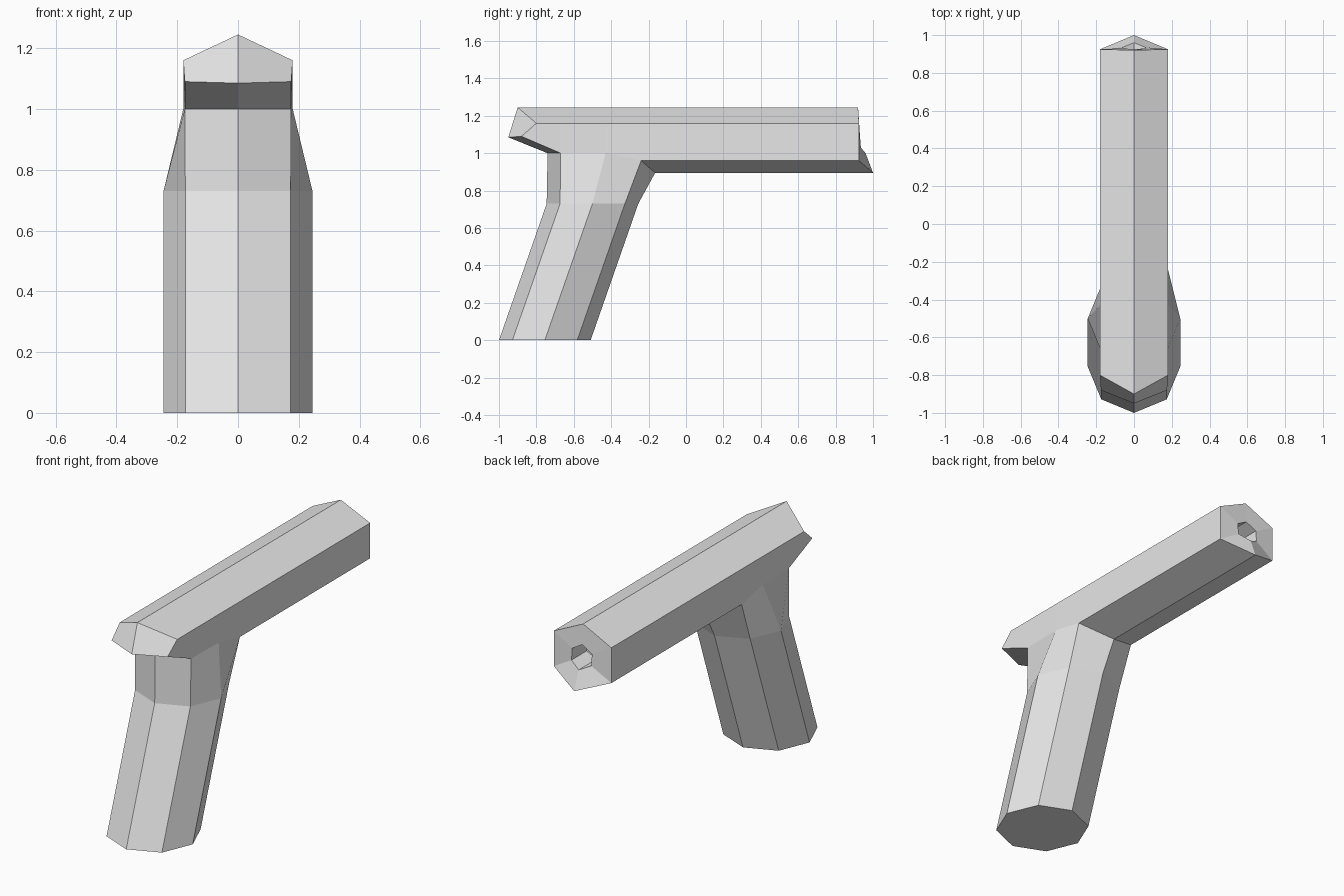
import bpy
import bmesh
import math

cube = bpy.data.objects.get("Cube")
if cube:
    bpy.data.objects.remove(cube, do_unlink=True)

grey = bpy.data.materials.new("light grey")
grey.use_nodes = True
grey.diffuse_color = (0.8, 0.8, 0.8, 1)
grey.node_tree.nodes["Principled BSDF"].inputs["Base Color"].default_value = (0.8, 0.8, 0.8, 1)


def ring(half):
    """Close a half section (first and last points on x = 0) by mirroring."""
    return half + [(-x, y, z) for x, y, z in reversed(half[1:-1])]


def loft(name, halves, cap_start, cap_end, skip=lambda seg, side: False):
    """Skin mirrored sections; caps are 'flat', 'split' (two halves) or None."""
    bm = bmesh.new()
    rings = [[bm.verts.new(p) for p in ring(h)] for h in halves]
    n = len(rings[0])
    for seg, (a, b) in enumerate(zip(rings, rings[1:])):
        for i in range(n):
            if not skip(seg, i):
                j = (i + 1) % n
                bm.faces.new((a[i], a[j], b[j], b[i]))
    for cap, r in ((cap_start, rings[0]), (cap_end, rings[-1])):
        if cap == "flat":
            bm.faces.new(r)
        elif cap == "split":
            m = n // 2
            bm.faces.new(r[:m + 1])
            bm.faces.new(r[m:] + r[:1])
    loose = [v for v in bm.verts if not v.link_faces]
    bmesh.ops.delete(bm, geom=loose, context="VERTS")
    bmesh.ops.recalc_face_normals(bm, faces=bm.faces)
    mesh = bpy.data.meshes.new(name)
    bm.to_mesh(mesh)
    bm.free()
    mesh.materials.append(grey)
    obj = bpy.data.objects.new(name, mesh)
    bpy.context.collection.objects.link(obj)
    return obj


# Hexagonal barrel: rear lip, three sections over the grip, muzzle, bore
TOP, SHOULDER, W = 1.245, 1.16, 0.18
barrel_sections = [
    [(0, -0.90, TOP), (W, -0.80, SHOULDER), (0.175, -0.88, 1.09), (0, -0.95, 1.085)],
    [(0, -0.67, TOP), (W, -0.67, SHOULDER), (0.175, -0.67, 1.0), (0, -0.74, 1.0)],
    [(0, -0.43, TOP), (W, -0.43, SHOULDER), (W, -0.43, 1.0), (0, -0.43, 1.0)],
    [(0, -0.24, TOP), (W, -0.24, SHOULDER), (W, -0.24, 0.96), (0, -0.165, 0.895)],
    [(0, 0.92, TOP), (W, 0.925, SHOULDER), (W, 0.925, 0.96), (0, 1.0, 0.895)],
    [(0, 0.925, 1.13), (0.062, 0.93, 1.095), (0.062, 0.935, 1.03), (0, 0.96, 1.0)],
    [(0, 0.80, 1.13), (0.062, 0.80, 1.095), (0.062, 0.80, 1.03), (0, 0.80, 1.0)],
]
# The underside stays open where the grip joins
loft("barrel", barrel_sections, "split", "flat",
     skip=lambda seg, side: seg in (1, 2) and side in (2, 3))


# Leaning octagonal grip, flaring into the barrel's underside
def octagon_half(y, z, r=0.245):
    angles = [math.radians(45 * i) for i in range(5)]
    return [(r * math.sin(a) if 0 < i < 4 else 0, y - r * math.cos(a), z)
            for i, a in enumerate(angles)]


grip_top = [(0, -0.74, 1.0), (0.175, -0.67, 1.0), (W, -0.43, 1.0),
            (W, -0.24, 0.96), (0, -0.165, 0.895)]
loft("grip", [octagon_half(-0.755, 0), octagon_half(-0.5, 0.73), grip_top], "flat", None)
